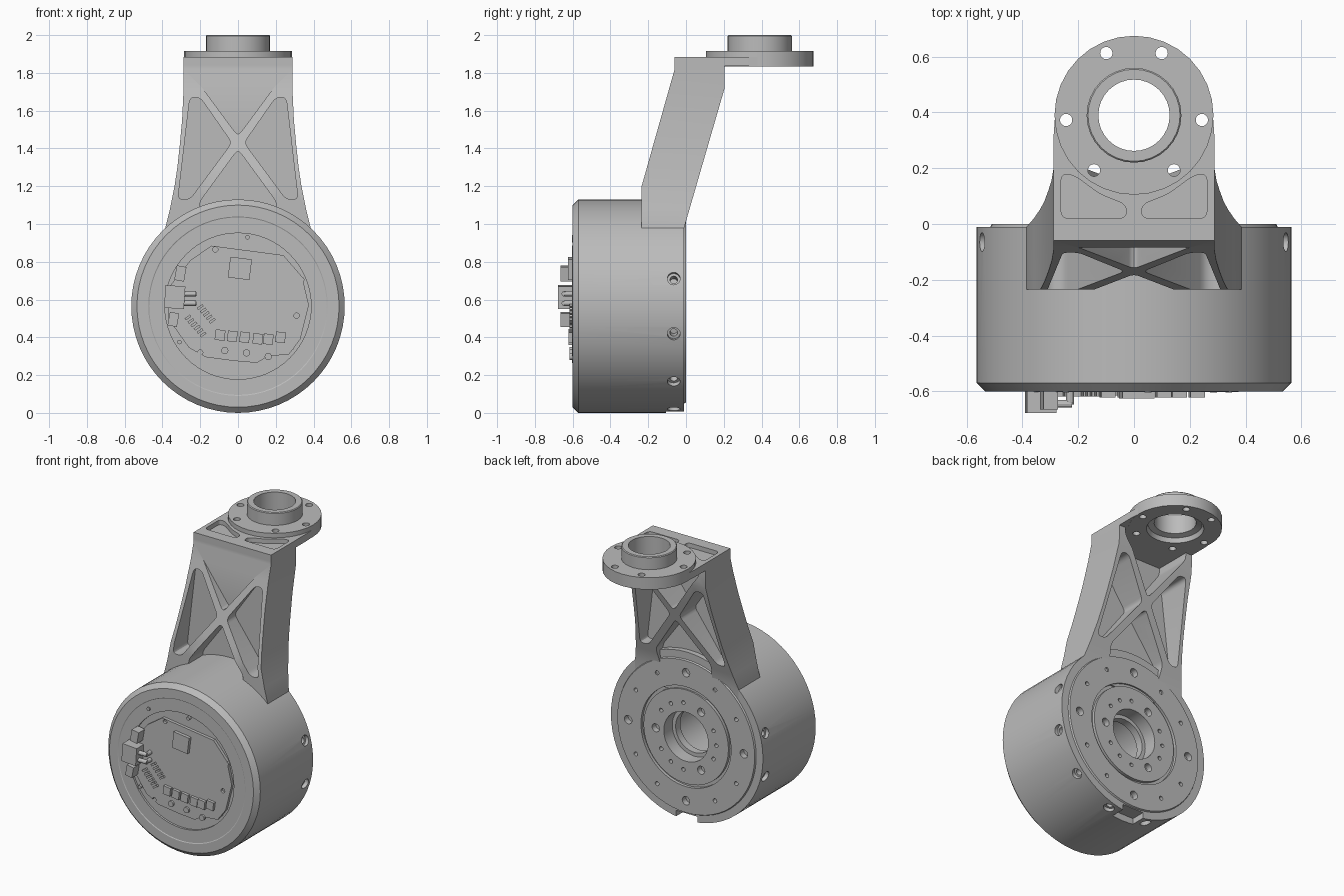
import bpy, bmesh, math
from mathutils import Matrix, Vector

cube = bpy.data.objects.get("Cube")
if cube:
    bpy.data.objects.remove(cube, do_unlink=True)

grey = bpy.data.materials.new("plain_grey")
grey.use_nodes = True
grey.diffuse_color = (0.5, 0.5, 0.5, 1)
grey.node_tree.nodes["Principled BSDF"].inputs["Base Color"].default_value = (0.5, 0.5, 0.5, 1)

CZ = 0.565    # drum axis height
FY = 0.39     # top flange centre


def skin(bm, rings, closed=False):
    """Join rings of points into one solid; closed joins last to first."""
    vs = [[bm.verts.new(p) for p in ring] for ring in rings]
    n = len(vs[0])
    for i in range(len(vs) if closed else len(vs) - 1):
        a, b = vs[i], vs[(i + 1) % len(vs)]
        for j in range(n):
            k = (j + 1) % n
            bm.faces.new((a[j], a[k], b[k], b[j]))
    if not closed:
        bm.faces.new(vs[0])
        bm.faces.new(vs[-1])


def rounded(pts, r):
    """Round each corner of a 2D outline."""
    out = []
    pts = [Vector(p) for p in pts]
    for i, p in enumerate(pts):
        a, b = pts[i - 1] - p, pts[(i + 1) % len(pts)] - p
        s = p + a.normalized() * min(r, a.length * 0.45)
        e = p + b.normalized() * min(r, b.length * 0.45)
        for k in range(5):
            t = k / 4
            out.append(s * (1 - t) ** 2 + p * 2 * t * (1 - t) + e * t * t)
    return out


def prism(bm, pts, axis, lo, hi):
    place = (lambda p, t: (p[0], t, p[1])) if axis == "y" else (lambda p, t: (p[0], p[1], t))
    skin(bm, [[place(p, t) for p in pts] for t in (lo, hi)])


def rod(bm, centre, direction, r, depth, seg=20):
    rot = Vector(direction).to_track_quat("Z", "Y").to_matrix().to_4x4()
    bmesh.ops.create_cone(bm, cap_ends=True, segments=seg, radius1=r, radius2=r,
                          depth=depth, matrix=Matrix.Translation(centre) @ rot)


def box(bm, x, z, w, h, y0, y1, turn=0):
    c, s = math.cos(math.radians(turn)), math.sin(math.radians(turn))
    corners = [(-w / 2, -h / 2), (w / 2, -h / 2), (w / 2, h / 2), (-w / 2, h / 2)]
    prism(bm, [(x + u * c - v * s, z + u * s + v * c) for u, v in corners], "y", y0, y1)


def lathe(bm, profile, seg, place):
    rings = []
    for r, h in profile:
        angles = [2 * math.pi * i / seg for i in range(seg)]
        rings.append([place(r * math.cos(a), r * math.sin(a), h) for a in angles])
    skin(bm, rings, closed=True)


def finish(bm, name):
    bmesh.ops.recalc_face_normals(bm, faces=bm.faces)
    mesh = bpy.data.meshes.new(name)
    bm.to_mesh(mesh)
    bm.free()
    mesh.materials.append(grey)
    ob = bpy.data.objects.new(name, mesh)
    bpy.context.collection.objects.link(ob)
    return ob


def activate(ob):
    bpy.ops.object.select_all(action="DESELECT")
    ob.select_set(True)
    bpy.context.view_layer.objects.active = ob


def cut(targets, bm):
    cutter = finish(bm, "cutter")
    cutter.hide_render = True
    for ob in targets:
        activate(ob)
        mod = ob.modifiers.new("cut", "BOOLEAN")
        mod.operation, mod.solver, mod.object = "DIFFERENCE", "EXACT", cutter
        mod.use_self = True
        bpy.ops.object.modifier_apply(modifier=mod.name)
    bpy.data.objects.remove(cutter, do_unlink=True)


def smooth(ob):
    activate(ob)
    bpy.ops.object.shade_smooth_by_angle(angle=math.radians(28))


def polar(r, deg):
    return r * math.cos(math.radians(deg)), r * math.sin(math.radians(deg))


# Motor drum, turned about the y axis
bm = bmesh.new()
lathe(bm, [(.165, 0), (.315, 0), (.315, -.02), (.335, -.02), (.335, 0), (.51, 0), (.515, -.01),
           (.565, -.01), (.565, -.57), (.535, -.6), (.475, -.6), (.47, -.597), (.387, -.597),
           (.387, -.583), (.22, -.583), (.22, -.14), (.14, -.14), (.14, -.09), (.165, -.09)],
      64, lambda u, v, h: (u, h, CZ + v))
drum = finish(bm, "motor_drum")

# Screw holes round the wall and on the back plate, and the cable notch
bm = bmesh.new()
for deg in (15, -15, -45, -75, -105, -135, -165, 165):
    c, s = polar(1, deg)
    for r, depth in ((.034, .05), (.02, .16)):
        rod(bm, (c * CZ, -.065, CZ + s * CZ), (c, 0, s), r, depth)
for i in range(12):
    x, z = polar(.43, i * 30)
    rod(bm, (x, 0, CZ + z), (0, 1, 0), .014 if i % 3 else .028, .08)
for i in range(3):
    for off, r in ((0, .027), (35, .013), (60, .013), (85, .013)):
        x, z = polar(.225, i * 120 + off)
        rod(bm, (x, 0, CZ + z), (0, 1, 0), r, .08)
box(bm, 0, 0, .16, .09, -.105, .05)
cut([drum], bm)
smooth(drum)

# Slanted arm, lofted upward from inside the drum
bm = bmesh.new()
rings = []
for z, w in ((.85, .385), (.98, .385), (1.08, .36), (1.2, .336), (1.3, .321), (1.42, .308),
             (1.55, .296), (1.715, .288), (1.82, .288), (1.84, .288)):
    front = max(-.235, min(-.06, -.235 + (z - 1.2) * .282))
    back = max(-.01, min(.205, -.01 + (z - .98) * .29))
    rings.append([(-w, front, z), (w, front, z), (w, back, z), (-w, back, z)])
skin(bm, rings)
arm = finish(bm, "arm")

# Pockets on both faces, leaving crossed ribs and an upright web
side = [(.255, 1.67), (.2, 1.67), (.033, 1.43), (.255, 1.13), (.318, 1.13)]
lower = [(0, 1.395), (.205, 1.115), (.18, .9), (-.18, .9), (-.205, 1.115)]
upper = [(0, 1.465), (.24, 1.79), (.24, 1.9), (-.24, 1.9), (-.24, 1.79)]
bm = bmesh.new()
for lo, hi in ((-.6, -.085), (-.045, .6)):
    for outline in (side, [(-x, z) for x, z in side], lower, upper):
        prism(bm, rounded(outline, .03), "y", lo, hi)
cut([arm], bm)
smooth(arm)

# Top plate carrying the flange
bm = bmesh.new()
prism(bm, [(-.288, -.06), (.288, -.06), (.288, .32), (.283, FY), (-.283, FY), (-.288, .32)],
      "z", 1.836, 1.885)
plate = finish(bm, "top_plate")
pocket = [(.028, .02), (.262, .02), (.262, .18), (.215, .175), (.12, .105), (.028, .07)]
bm = bmesh.new()
for sign in (-1, 1):
    prism(bm, rounded([(sign * x, y) for x, y in pocket], .03), "z", 1.855, 1.95)
rod(bm, (0, FY, 1.86), (0, 0, 1), .2, .2, 32)
cut([plate], bm)

# Round flange with hollow boss
bm = bmesh.new()
lathe(bm, [(.128, 2), (.165, 2), (.17, 1.995), (.17, 1.915), (.285, 1.915), (.285, 1.835),
           (.175, 1.835), (.165, 1.865), (.128, 1.875)],
      32, lambda u, v, h: (u, FY + v, h))
flange = finish(bm, "output_flange")
bm = bmesh.new()
for deg in (66, -4, -54):
    x, y = polar(.244, deg)
    for sign in (-1, 1):
        rod(bm, (sign * x, FY + y, 1.87), (0, 0, 1), .022, .3)
cut([plate, flange], bm)
smooth(plate)
smooth(flange)

# Circuit board in the front recess
bm = bmesh.new()
prism(bm, [(-.14, .885), (.24, .835), (.34, .72), (.375, .57), (.33, .39), (.27, .31), (.16, .3),
           (.1, .265), (-.02, .275), (-.17, .295), (-.26, .345), (-.37, .5), (-.37, .66),
           (-.25, .81)], "y", -.603, -.58)
board = finish(bm, "circuit_board")
bm = bmesh.new()
for x, z in ((-.12, .865), (.31, .515), (-.2, .32)):
    rod(bm, (x, -.6, z), (0, 1, 0), .014, .03, 12)
cut([board], bm)

# Chips, pads and capacitors
bm = bmesh.new()
box(bm, .01, .765, .115, .11, -.625, -.6, -7)
for x, z in ((-.095, .412), (-.03, .405), (.035, .4), (.105, .392), (.16, .39), (.225, .4)):
    box(bm, x, z, .052, .056, -.622, -.6, -7)
for i in range(5):
    box(bm, -.2 + i * .016, .56 - i * .018, .035, .013, -.618, -.6, 35)
for i in range(6):
    box(bm, -.265 + i * .016, .505 - i * .018, .035, .013, -.618, -.6, 35)
for x, z in ((-.07, .33), (.045, .318), (.16, .298)):
    rod(bm, (x, -.608, z), (0, 1, 0), .019, .016, 16)
finish(bm, "board_chips")

# Connector sockets with two short plugs
bm = bmesh.new()
box(bm, -.335, .613, .105, .12, -.678, -.6, -4)
box(bm, -.305, .738, .052, .078, -.665, -.6, -10)
box(bm, -.342, .495, .05, .072, -.665, -.6, -10)
for z in (.63, .58):
    rod(bm, (-.257, -.645, z), (1, 0, 0), .014, .07, 12)
    rod(bm, (-.23, -.622, z), (0, 1, 0), .014, .05, 12)
finish(bm, "board_connectors")

# Small screws around the recess rim
bm = bmesh.new()
for x, z in ((.34, .705), (.285, .345), (-.245, .915), (-.31, .375), (.05, .93)):
    rod(bm, (x, -.592, z), (0, 1, 0), .012, .024, 12)
finish(bm, "rim_screws")
